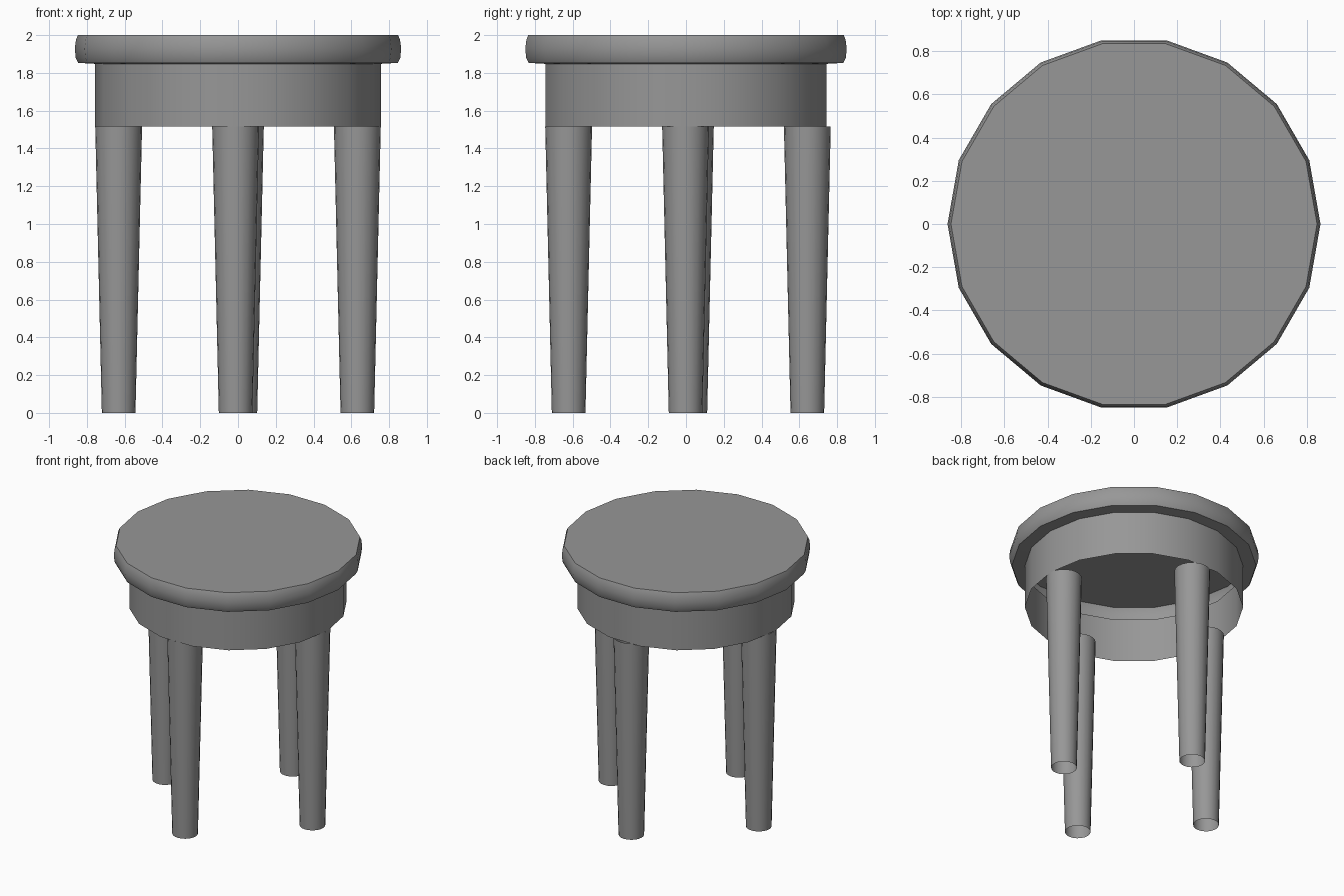
import bpy, bmesh
from math import cos, sin, pi, radians

if "Cube" in bpy.data.objects:
    bpy.data.objects.remove(bpy.data.objects["Cube"])

# Dark grey for the whole stool
grey = bpy.data.materials.new("dark_grey")
grey.diffuse_color = (0.31, 0.31, 0.31, 1)
grey.use_nodes = True
grey.node_tree.nodes["Principled BSDF"].inputs["Base Color"].default_value = grey.diffuse_color


def lathe(name, profile, sides, centre=(0, 0), cap_first=False):
    """Revolve an (r, z) profile into a shell, optionally capping its first ring."""
    bm = bmesh.new()
    rings = [[bm.verts.new((r * cos(2 * pi * i / sides), r * sin(2 * pi * i / sides), z))
              for i in range(sides)] for r, z in profile]
    for a, b in zip(rings, rings[1:]):
        for i in range(sides):
            j = (i + 1) % sides
            bm.faces.new((a[i], b[i], b[j], a[j]))
    if cap_first:
        bm.faces.new(rings[0])
    mesh = bpy.data.meshes.new(name)
    bm.to_mesh(mesh)
    bm.free()
    mesh.materials.append(grey)
    obj = bpy.data.objects.new(name, mesh)
    obj.location = (*centre, 0)
    bpy.context.collection.objects.link(obj)
    bpy.ops.object.select_all(action='DESELECT')
    obj.select_set(True)
    bpy.context.view_layer.objects.active = obj
    bpy.ops.object.shade_smooth_by_angle(angle=radians(50))
    return obj


# Seat: hollow 18-sided disc with a rounded rim and an inward underside lip
lathe("seat", [(0.848, 2.0), (0.858, 1.975), (0.864, 1.928), (0.859, 1.88),
               (0.846, 1.853), (0.756, 1.848)], 18, cap_first=True)

# Apron: thin open band under the seat
lathe("apron", [(0.756, 1.848), (0.756, 1.517)], 18)

# Legs: open tapered tubes, the set turned very slightly and shifted back
for k, side in enumerate(("right", "back", "left", "front")):
    angle = k * pi / 2 - radians(1.15)
    lathe(side + "_leg", [(0.124, 1.517), (0.089, 0.0)], 20,
          (0.632 * cos(angle), 0.632 * sin(angle) + 0.0105))
